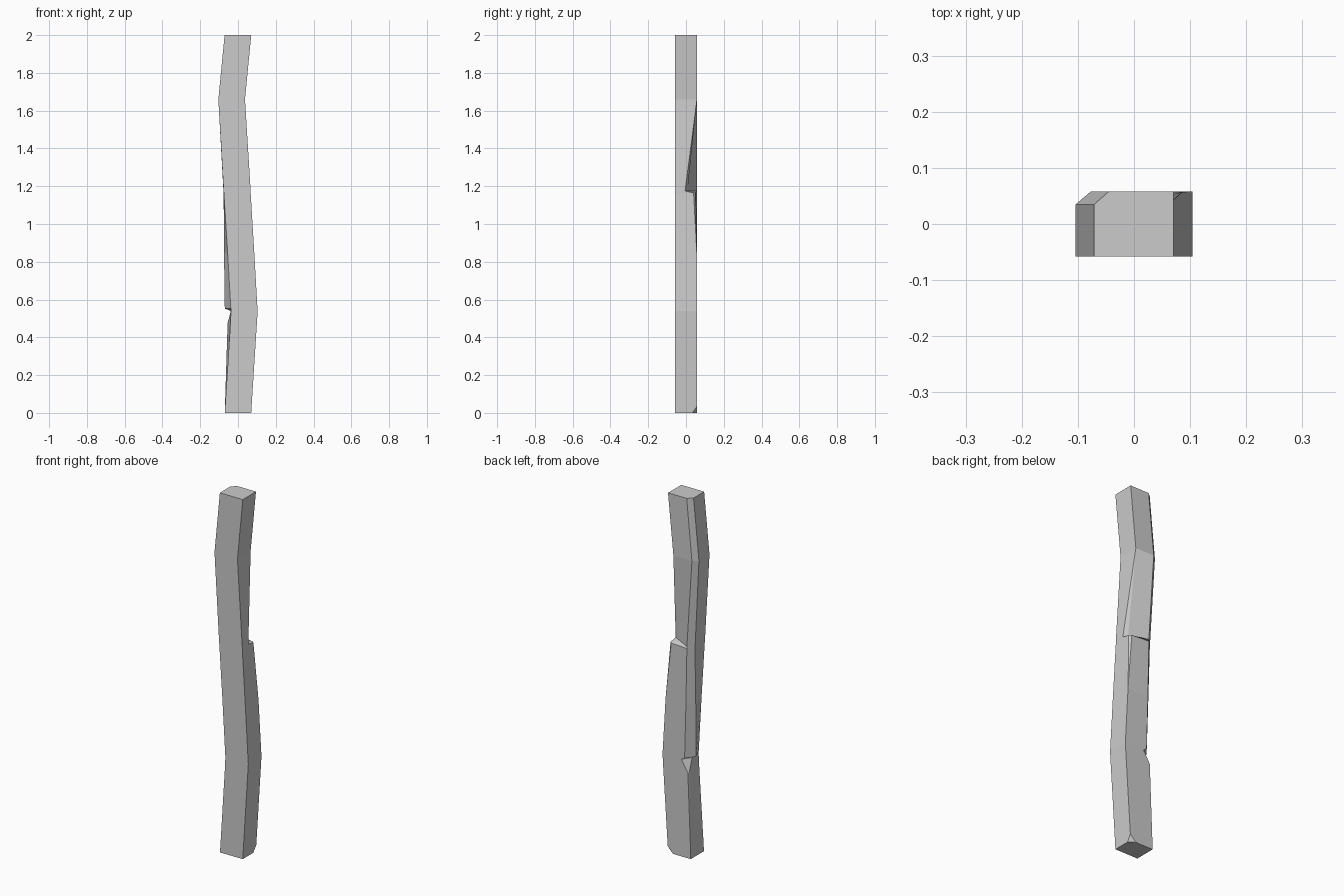
import bpy, bmesh

HALF_DEPTH = 0.058
D = HALF_DEPTH

# Each ring: height, front left x, front right x, then four back corners:
# right side, back right, back left, left side
rings = [
    (0.0,   -0.07,   0.07,  (0.07, 0.034), (0.038, D),  (-0.07, D),    (-0.07, D)),
    (0.035, -0.068,  0.072, (0.072, D),    (0.072, D),  (-0.069, D),   (-0.069, D)),
    (0.475, -0.04,   0.10,  (0.10, D),     (0.10, D),   (-0.052, D),   (-0.055, 0.05)),
    # left notch: recessed below, splinter above
    (0.54,  -0.037,  0.104, (0.104, D),    (0.104, D),  (-0.012, D),   (-0.038, 0.0)),
    (0.552, -0.038,  0.103, (0.103, D),    (0.103, D),  (-0.032, D),   (-0.07, 0.012)),
    (0.85,  -0.055,  0.086, (0.086, 0.057), (0.086, 0.057), (-0.04, D), (-0.074, 0.02)),
    # right notch: ledge below, deep split above
    (1.165, -0.075,  0.067, (0.067, 0.04), (0.056, 0.05), (-0.046, D), (-0.076, 0.03)),
    (1.175, -0.076,  0.067, (0.067, -0.005), (0.045, 0.008), (-0.046, D), (-0.077, 0.03)),
    (1.66,  -0.104,  0.037, (0.037, D),    (0.037, D),  (-0.077, D),   (-0.104, 0.035)),
    (2.0,   -0.071,  0.07,  (0.07, D),     (0.07, D),   (-0.045, D),   (-0.071, 0.035)),
]

# Loft the rings into the bent post
bm = bmesh.new()
loops = []
for z, left, right, *back in rings:
    outline = [(left, -D), (right, -D)] + back
    loops.append([bm.verts.new((x, y, z)) for x, y in outline])
for low, high in zip(loops, loops[1:]):
    for i in range(6):
        j = (i + 1) % 6
        bm.faces.new((low[i], low[j], high[j], high[i]))
bm.faces.new(loops[0][::-1])
bm.faces.new(loops[-1])

# Merge corners where the chips fade out
bmesh.ops.remove_doubles(bm, verts=bm.verts, dist=0.0005)
bmesh.ops.recalc_face_normals(bm, faces=bm.faces)

mesh = bpy.data.meshes.new("wooden_post")
bm.to_mesh(mesh)
bm.free()
post = bpy.data.objects.new("wooden_post", mesh)
bpy.context.collection.objects.link(post)
